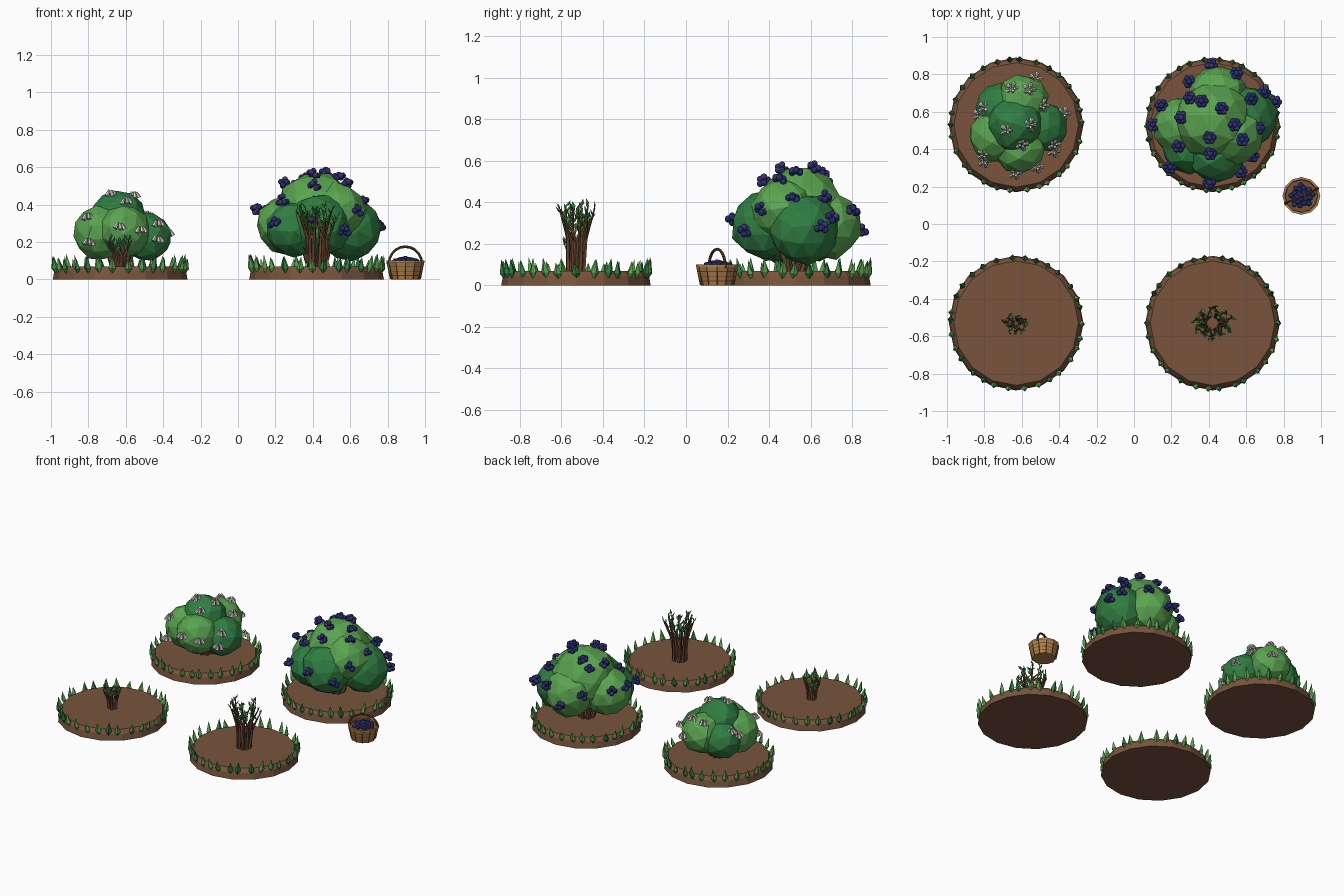
import bpy, bmesh, math, random
from mathutils import Vector, Matrix
from mathutils.bvhtree import BVHTree

random.seed(7)
if "Cube" in bpy.data.objects:
    bpy.data.objects.remove(bpy.data.objects["Cube"])


def material(name, rgb):
    linear = [((c / 255 + 0.055) / 1.055) ** 2.4 for c in rgb]
    mat = bpy.data.materials.new(name)
    mat.use_nodes = True
    mat.diffuse_color = (*linear, 1)
    mat.node_tree.nodes["Principled BSDF"].inputs["Base Color"].default_value = (*linear, 1)
    return mat


MATS = [material(*m) for m in (
    ("soil brown", (120, 84, 60)), ("light green", (90, 164, 80)),
    ("dark green", (48, 126, 66)), ("bark brown", (106, 70, 48)),
    ("berry blue", (42, 50, 122)), ("berry violet", (66, 56, 124)),
    ("petal white", (222, 214, 208)), ("wicker tan", (176, 128, 74)),
    ("wicker dark", (104, 70, 42)))]
SOIL, LIGHT, DARK, BARK, BLUE, VIOLET, PETAL, TAN, WICKER = range(9)


def finish(bm, name, location):
    bmesh.ops.recalc_face_normals(bm, faces=bm.faces)
    mesh = bpy.data.meshes.new(name)
    bm.to_mesh(mesh)
    bm.free()
    for mat in MATS:
        mesh.materials.append(mat)
    obj = bpy.data.objects.new(name, mesh)
    obj.location = location
    bpy.context.collection.objects.link(obj)


def paint(verts, mat):
    for v in verts:
        for f in v.link_faces:
            f.material_index = mat


def ball(bm, centre, r, mat, detail=1, jitter=0.0):
    verts = bmesh.ops.create_icosphere(bm, subdivisions=detail, radius=r)["verts"]
    turn = Matrix.Rotation(random.uniform(0, 6), 3, "Z") @ Matrix.Rotation(random.uniform(0, 6), 3, "X")
    for v in verts:
        v.co = turn @ v.co * random.uniform(1 - jitter, 1 + jitter) + Vector(centre)
    paint(verts, mat)


def stem(bm, a, b, r1, r2, mat, sides=5):
    a, b = Vector(a), Vector(b)
    rot = (b - a).to_track_quat("Z", "Y").to_matrix().to_4x4()
    verts = bmesh.ops.create_cone(
        bm, cap_ends=True, segments=sides, radius1=r1, radius2=r2,
        depth=(b - a).length, matrix=Matrix.Translation((a + b) / 2) @ rot)["verts"]
    paint(verts, mat)


def blade(bm, base, tip, width, thick, mat):
    # pointed four-sided leaf, its broad side facing away from the centre
    base, tip = Vector(base), Vector(tip)
    side = Vector((-base.y, base.x, 0)).normalized() * width / 2
    out = side.cross(tip - base).normalized() * thick / 2
    mid = base.lerp(tip, 0.35)
    ring = [bm.verts.new(mid + d) for d in (side, out, -side, -out)]
    ends = [bm.verts.new(p) for p in (base, tip)]
    for i in range(4):
        for end in ends:
            bm.faces.new((ring[i], ring[(i + 1) % 4], end)).material_index = mat


def lathe(bm, profile, sides, mats):
    rings = [[bm.verts.new((r * math.cos(i * math.tau / sides), r * math.sin(i * math.tau / sides), z))
              for i in range(sides)] for r, z in profile]
    for low, high, mat in zip(rings, rings[1:], mats):
        for i in range(sides):
            j = (i + 1) % sides
            bm.faces.new((low[i], low[j], high[j], high[i])).material_index = mat
    for ring, mat in ((rings[0], mats[0]), (rings[-1], mats[-1])):
        bm.faces.new(ring).material_index = mat


def polar(r, angle, z):
    return Vector((r * math.cos(angle), r * math.sin(angle), z))


def plot(name, location):
    # soil disc with a ring of grass blades
    bm = bmesh.new()
    lathe(bm, [(0.36, 0), (0.352, 0.045), (0.333, 0.07)], 16, [SOIL, SOIL])
    finish(bm, name + "_soil", location)
    bm = bmesh.new()
    for i in range(30):
        a = (i + random.uniform(-0.25, 0.25)) * math.tau / 30
        height = random.uniform(0.105, 0.14)
        blade(bm, polar(0.345, a, 0.028), polar(0.362, a + random.uniform(-0.04, 0.04), height),
              0.04, 0.034, random.choice((LIGHT, LIGHT, DARK)))
    finish(bm, name + "_grass", location)


def leafy_plant(name, location, stems, spread, top):
    # forked bare stems with small leaves near the tips
    wood, leaves = bmesh.new(), bmesh.new()
    for i in range(stems):
        a = i * math.tau / stems + random.uniform(-0.2, 0.2)
        reach = spread * random.uniform(0.6, 1)
        end_z = top * random.uniform(0.82, 0.95)
        base = polar(spread * 0.32, a, 0.06)
        fork = polar(reach * 0.55, a + 0.15, 0.06 + (end_z - 0.06) * 0.5)
        stem(wood, base, fork, 0.013, 0.009, BARK)
        for turn in (-0.4, 0.35):
            end = polar(reach, a + turn, end_z * random.uniform(0.85, 1))
            stem(wood, fork, end, 0.008, 0.003, BARK, 4)
            for t in (0.35, 0.55, 0.75, 0.9, 1):
                p = fork.lerp(end, t)
                tip = Vector([random.uniform(-0.025, 0.025) for _ in "xy"] + [0.034])
                blade(leaves, p, p + tip, 0.02, 0.008, random.choice((LIGHT, DARK)))
    finish(wood, name + "_stems", location)
    finish(leaves, name + "_leaves", location)


def bush(name, location, lumps):
    # woody stems under overlapping faceted foliage lumps
    bm = bmesh.new()
    for i in range(8):
        a = i * math.tau / 8
        stem(bm, polar(0.038, a, 0.06), polar(0.1, a + 0.2, 0.26), 0.016, 0.01, BARK)
    finish(bm, name + "_stems", location)
    bm = bmesh.new()
    for x, y, z, r, mat in lumps:
        ball(bm, (x, y, z), r, mat, 2, 0.05)
    surface = BVHTree.FromBMesh(bm)
    finish(bm, name + "_foliage", location)
    return surface


def berry_cluster(bm, centre):
    for i in range(7):
        offset = polar(0.021, i * math.tau / 6, random.uniform(-0.016, 0.016))
        if i == 6:
            offset = Vector((0, 0, 0.02))
        ball(bm, centre + offset, 0.0165, random.choice((BLUE, BLUE, BLUE, VIOLET)), 2)


def bell_cluster(bm, centre):
    for i in range(5):
        top = centre + polar(0.012, i * math.tau / 5, random.uniform(0.008, 0.016))
        stem(bm, top, top + polar(0.016, i * math.tau / 5, -0.03), 0.007, 0.013, PETAL, 6)


LEFT, RIGHT, FRONT, BACK = -0.63, 0.42, -0.53, 0.53
SPOTS = {"sprout": (LEFT, FRONT, 0), "sapling": (RIGHT, FRONT, 0),
         "flower_bush": (LEFT, BACK, 0), "berry_bush": (RIGHT, BACK, 0)}
for spot, place in SPOTS.items():
    plot(spot, place)

leafy_plant("sprout", SPOTS["sprout"], 5, 0.06, 0.24)
leafy_plant("sapling", SPOTS["sapling"], 10, 0.12, 0.43)

# flowering bush
foliage = bush("flower_bush", SPOTS["flower_bush"], [
    (-0.01, 0, 0.325, 0.15, DARK), (0.03, 0.13, 0.27, 0.14, LIGHT), (0.14, -0.01, 0.23, 0.135, DARK),
    (-0.11, -0.06, 0.25, 0.145, LIGHT), (0.02, -0.12, 0.26, 0.14, LIGHT), (-0.09, 0.09, 0.24, 0.13, DARK)])
flowers = bmesh.new()
for spot in [(-.19, .11, .36), (-.02, .19, .38), (.07, .19, .4), (.16, .1, .36), (.21, -.15, .22),
             (.1, -.21, .27), (0, -.22, .28), (-.18, -.17, .35), (-.17, -.2, .2), (-.22, .06, .3),
             (.03, -.1, .42), (.2, -.1, .3), (.07, 0, .45), (.1, .24, .28), (-.05, -.03, .47), (.24, .05, .25)]:
    near, normal = foliage.find_nearest(Vector(spot))[:2]
    bell_cluster(flowers, near + normal * 0.008)
finish(flowers, "white_flowers", SPOTS["flower_bush"])

# berry bush
foliage = bush("berry_bush", SPOTS["berry_bush"], [
    (0, 0.02, 0.36, 0.215, LIGHT), (-0.16, -0.01, 0.29, 0.16, LIGHT), (0.18, 0.04, 0.27, 0.17, DARK),
    (0.02, -0.15, 0.29, 0.165, DARK), (0.03, 0.15, 0.29, 0.165, LIGHT),
    (-0.12, -0.11, 0.27, 0.15, DARK), (0.11, -0.06, 0.36, 0.16, LIGHT)])
berries = bmesh.new()
for spot in [(.41, .86, .26), (.55, .81, .36), (.29, .68, .5), (.36, .66, .54), (.13, .66, .37),
             (.48, .63, .58), (.11, .53, .37), (.26, .57, .5), (.24, .4, .45), (.4, .45, .58),
             (.54, .53, .54), (.62, .36, .37), (.19, .3, .3), (.4, .2, .32), (.57, .28, .26),
             (.65, .7, .46), (.72, .73, .34), (.78, .67, .28), (.4, .34, .53), (.58, .44, .5),
             (.68, .5, .42), (.25, .79, .36)]:
    near, normal = foliage.find_nearest(Vector(spot) - Vector(SPOTS["berry_bush"]))[:2]
    berry_cluster(berries, near + normal * 0.014)
finish(berries, "blue_berries", SPOTS["berry_bush"])

# woven basket: four bulging rows, a rim and a sunken inside
spot = (0.895, 0.15, 0)
profile, mats = [], []
for row in range(4):
    r, z = 0.077 + row * 0.006, row * 0.023
    profile += [(r, z), (r + 0.005, z + 0.019)]
    mats += [TAN, WICKER]
profile += [(0.101, 0.09), (0.101, 0.1), (0.089, 0.1), (0.086, 0.09)]
mats += [TAN, TAN, SOIL]
bm = bmesh.new()
lathe(bm, profile, 12, mats)
for i in range(12):
    a = i * math.tau / 12
    stem(bm, polar(0.079, a, 0.002), polar(0.098, a, 0.095), 0.004, 0.004, WICKER, 4)
finish(bm, "basket", spot)

# arched handle set at an angle across the rim
bm = bmesh.new()
arch = [Vector((0.088 * math.cos(t), 0.04 * math.cos(t), 0.085 + 0.09 * math.sin(t)))
        for t in [i * math.pi / 10 for i in range(11)]]
for a, b in zip(arch, arch[1:]):
    stem(bm, a, b, 0.007, 0.007, WICKER, 6)
finish(bm, "basket_handle", spot)

# picked berries heaped inside
bm = bmesh.new()
for i in range(22):
    r = 0.062 * math.sqrt(i / 22)
    ball(bm, polar(r, i * 2.4, 0.112 - r * 0.25), 0.0145, BLUE if i % 4 else VIOLET, 2)
finish(bm, "basket_berries", spot)
